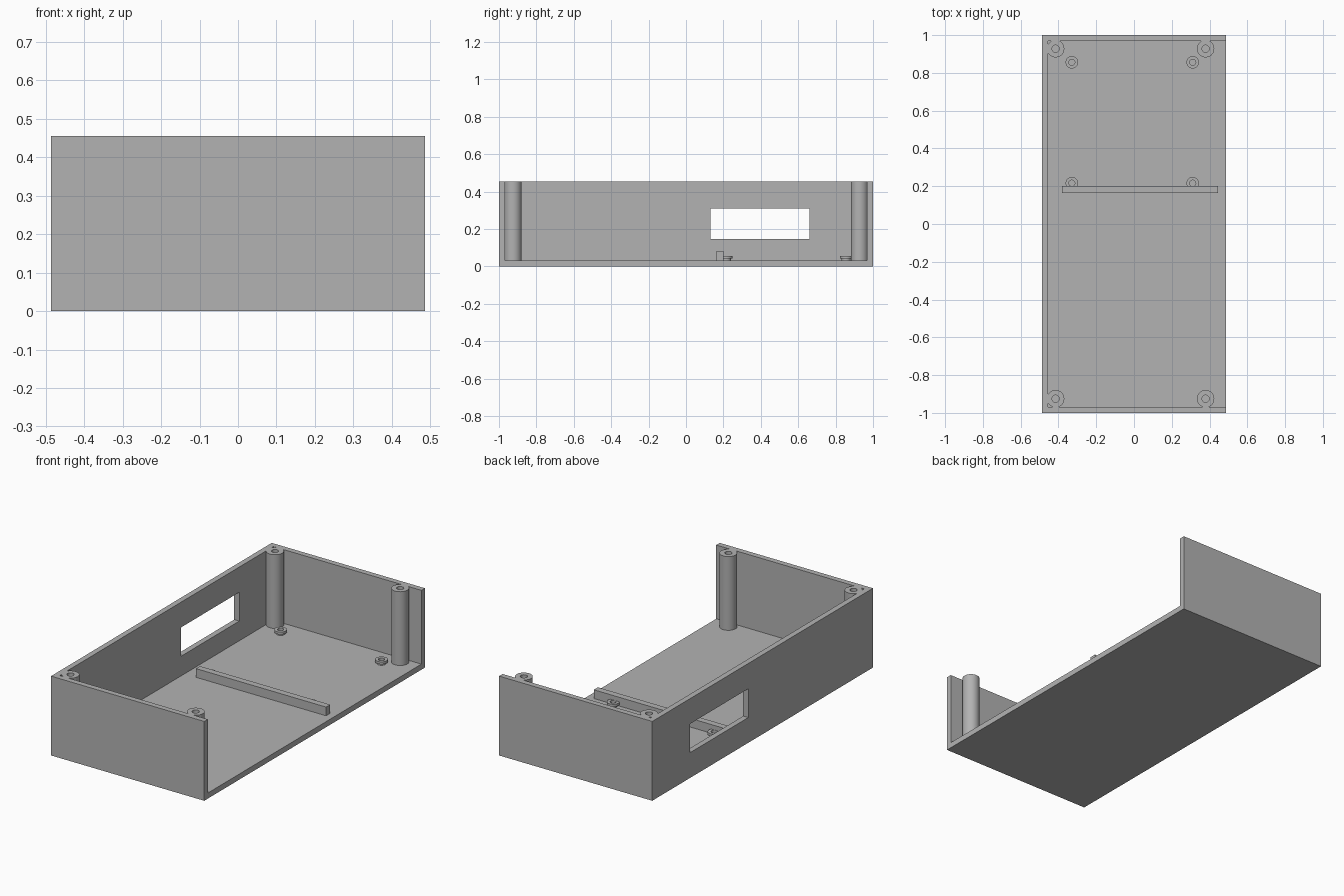
import bpy
import bmesh
from math import radians, cos, sin, tau

if "Cube" in bpy.data.objects:
    bpy.data.objects.remove(bpy.data.objects["Cube"], do_unlink=True)

grey = bpy.data.materials.new("plain_grey")
grey.use_nodes = True
grey.diffuse_color = (0.45, 0.45, 0.45, 1)
bsdf = next(n for n in grey.node_tree.nodes if n.type == 'BSDF_PRINCIPLED')
bsdf.inputs["Base Color"].default_value = grey.diffuse_color

HX, HY, H = 0.486, 1.0, 0.455   # outer half sizes and height
T = 0.032                       # wall and floor thickness


def add_object(name, bm):
    bmesh.ops.recalc_face_normals(bm, faces=bm.faces)
    mesh = bpy.data.meshes.new(name)
    bm.to_mesh(mesh)
    bm.free()
    mesh.materials.append(grey)
    obj = bpy.data.objects.new(name, mesh)
    bpy.context.collection.objects.link(obj)
    return obj


def box(name, low, high):
    bm = bmesh.new()
    bmesh.ops.create_cube(bm, size=1)
    for v in bm.verts:
        v.co = [(a + b) / 2 + c * (b - a) for a, b, c in zip(low, high, v.co)]
    return add_object(name, bm)


def lathe(name, x, y, profile, sides=40):
    """Revolve a closed (radius, z) profile around a vertical axis at x, y."""
    bm = bmesh.new()
    rings = []
    for i in range(sides):
        a = tau * i / sides
        rings.append([bm.verts.new((r * cos(a), r * sin(a), z)) for r, z in profile])
    n = len(profile)
    for i in range(sides):
        p, q = rings[i], rings[(i + 1) % sides]
        for k in range(n):
            m = (k + 1) % n
            bm.faces.new((p[k], q[k], q[m], p[m]))
    obj = add_object(name, bm)
    obj.location = (x, y, 0)
    bpy.ops.object.select_all(action='DESELECT')
    obj.select_set(True)
    bpy.context.view_layer.objects.active = obj
    bpy.ops.object.shade_smooth_by_angle(angle=radians(30))
    return obj


def cut(target, cutter):
    cutter.hide_render = True
    mod = target.modifiers.new("cut", 'BOOLEAN')
    mod.operation = 'DIFFERENCE'
    mod.solver = 'EXACT'
    mod.object = cutter
    bpy.context.view_layer.objects.active = target
    bpy.ops.object.modifier_apply(modifier=mod.name)
    bpy.data.objects.remove(cutter, do_unlink=True)


# Tray with a floor and three walls, open on the +x side
shell = box("case_shell", (-HX, -HY, 0), (HX, HY, H))
cut(shell, box("cavity_cutter", (T - HX, T - HY, T), (HX + 0.2, HY - T, H + 0.2)))

# Rectangular opening in the long wall
cut(shell, box("window_cutter", (-HX - 0.1, 0.13, 0.145), (-HX + 0.1, 0.66, 0.31)))

# Tall hollow screw posts in the corners
for end, y in (("front", -0.925), ("back", 0.928)):
    for side, x in (("right", -0.415), ("left", 0.379)):
        lathe(f"{end}_{side}_screw_post", x, y,
              [(0.019, T - 0.005), (0.046, T - 0.005), (0.046, H), (0.019, H)])

# Low flanged standoffs on the floor
for end, y in (("middle", 0.216), ("back", 0.856)):
    for side, x in (("right", -0.329), ("left", 0.311)):
        lathe(f"{end}_{side}_standoff", x, y,
              [(0.016, T - 0.005), (0.024, T - 0.005), (0.024, 0.042),
               (0.033, 0.042), (0.033, 0.056), (0.016, 0.056)])

# Crosswise rib on the floor
box("floor_rib", (-0.38, 0.163, T - 0.005), (0.445, 0.2, 0.082))
